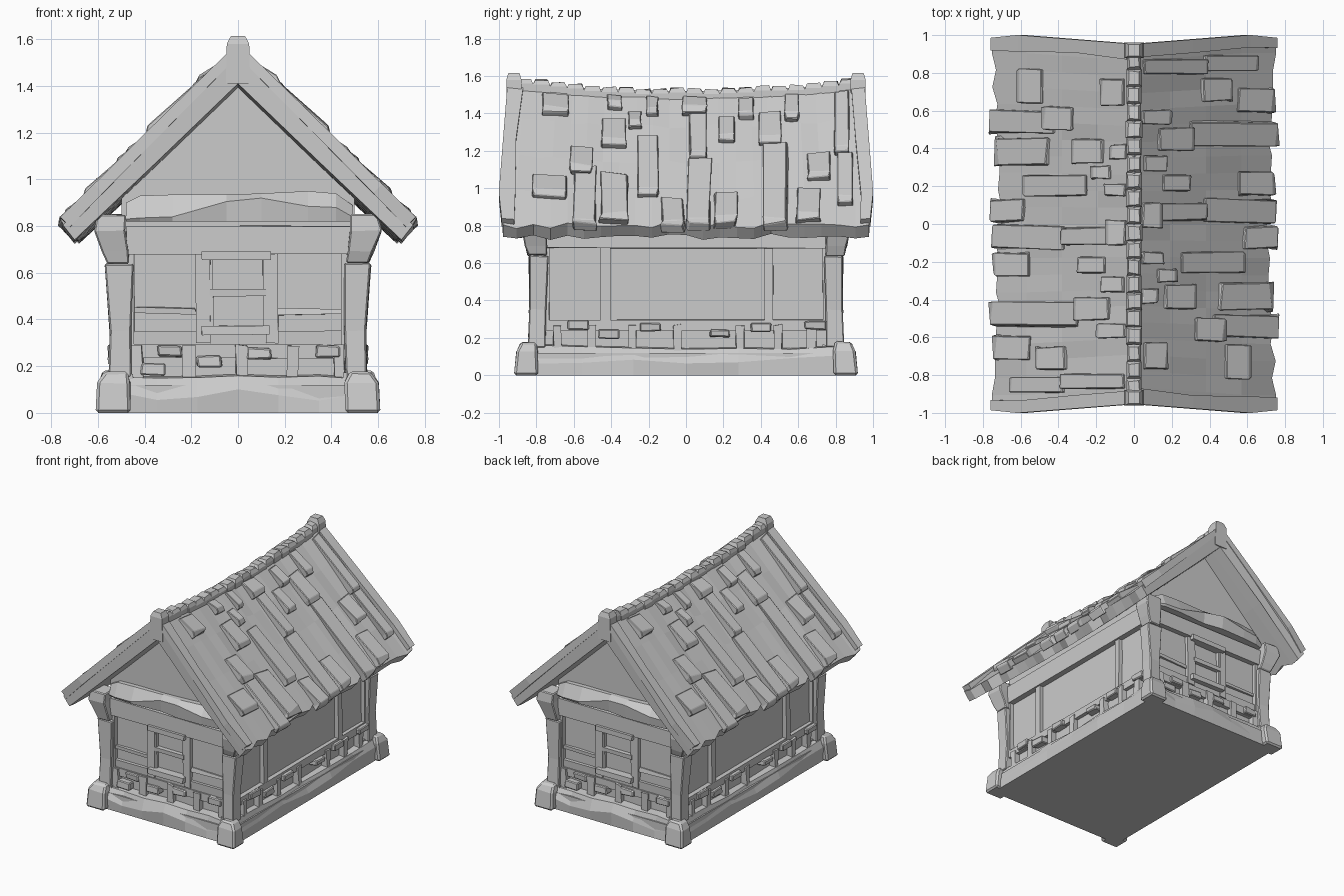
import bpy, bmesh, math, random
from mathutils import Matrix

if "Cube" in bpy.data.objects:
    bpy.data.objects.remove(bpy.data.objects["Cube"])

random.seed(4)
WX, WY = 0.50, 0.78          # wall planes
jit = lambda a: random.uniform(-a, a)


def part(name, lofts, spin=True, bevel=0.0):
    """Skin each list of rings; spin adds a copy turned half round z."""
    bm = bmesh.new()
    for rings in lofts:
        vs = [[bm.verts.new(p) for p in r] for r in rings]
        n = len(vs[0])
        for a, b in zip(vs, vs[1:]):
            for i in range(n):
                bm.faces.new((a[i], a[(i + 1) % n], b[(i + 1) % n], b[i]))
        bm.faces.new(vs[0])
        bm.faces.new(vs[-1])
    bmesh.ops.recalc_face_normals(bm, faces=bm.faces)
    if spin:
        dup = bmesh.ops.duplicate(bm, geom=bm.verts[:] + bm.edges[:] + bm.faces[:])
        verts = [g for g in dup["geom"] if isinstance(g, bmesh.types.BMVert)]
        bmesh.ops.rotate(bm, verts=verts, cent=(0, 0, 0), matrix=Matrix.Rotation(math.pi, 3, 'Z'))
    me = bpy.data.meshes.new(name)
    bm.to_mesh(me)
    bm.free()
    ob = bpy.data.objects.new(name, me)
    bpy.context.collection.objects.link(ob)
    if bevel:
        m = ob.modifiers.new("chamfer", 'BEVEL')
        m.width, m.segments = bevel, 1
    return ob


def rect(z, x0, x1, y0, y1, j=0.0):
    return [(x + jit(j), y + jit(j), z + jit(j))
            for x, y in ((x0, y0), (x1, y0), (x1, y1), (x0, y1))]


def box(x0, x1, y0, y1, z0, z1, j=0.0):
    return [rect(z0, x0, x1, y0, y1, j), rect(z1, x0, x1, y0, y1, j)]


def front(x0, x1, z0, z1, d, j=0.003):
    return box(x0, x1, -WY - d, -WY + 0.02, z0, z1, j)


def side(y0, y1, z0, z1, d, j=0.003):
    return box(WX - 0.02, WX + d, y0, y1, z0, z1, j)


# Walls with gables
wall = [(-WX, .05), (WX, .05), (WX, .92), (0, 1.42), (-WX, .92)]
part("walls", [[[(x, y, z) for x, z in wall] for y in (-WY, WY)]], spin=False)

# Rough stone footing
part("footing", [box(-.56, .56, -.86, .86, 0, .12)], spin=False)
def footing_strip(p0, p1, along_x):
    rings = []
    for i in range(7):
        t = p0 + (p1 - p0) * i / 6
        a, b, h = jit(.012), jit(.012), .15 + jit(.012)
        out, wall_d = (-.87, -WY) if along_x else (.57, WX)
        k = -1 if along_x else 1
        prof = [(wall_d - k * .05, 0), (out, 0), (out + k * a, .08 + jit(.03)),
                (out - k * .025 + k * b, h), (wall_d - k * .05, h + .012)]
        rings.append([(t, d, z) if along_x else (d, t, z) for d, z in prof])
    return rings
part("footing_stones", [footing_strip(-.52, .52, True), footing_strip(-.84, .84, False)])

# Corner stones, posts and flared brackets
stones, posts = [], []
for s in (-1, 1):
    def ring(z, x0, x1, y0, y1, j=.004):
        return rect(z, x0, x1, s * y0, s * y1, j)
    stones.append([rect(0, .46, .61, s * .79, s * .92), ring(.13, .46, .60, .79, .905, .006),
                   ring(.18, .475, .575, .80, .88, .008)])
    posts.append([ring(.15, .46, .555, .75, .845), ring(.35, .455, .55, .745, .835),
                  ring(.64, .45, .57, .735, .84)])
    posts.append([ring(.64, .465, .56, .745, .845), ring(.69, .47, .58, .745, .86),
                  ring(.78, .48, .615, .75, .88), ring(.85, .48, .60, .75, .87)])
part("corner_stones", stones, bevel=.012)
part("corner_posts", posts, bevel=.006)

# Timber framing on the end walls
beams = [front(-.48, .48, .68, .80, .04), front(-.47, .47, .285, .35, .02),
         front(-.47, .47, .235, .292, .028),
         front(-.47, -.445, .29, .68, .03), front(.44, .47, .29, .68, .03),
         front(-.45, -.18, .425, .45, .015, .006), front(.17, .45, .42, .445, .015, .006)]
beams += [front(x, x + .05, .14, .29, .04, .006) for x in (-.46, -.235, -.01, .21, .41)]
# Timber framing on the long walls
beams += [side(-.78, .78, .68, .82, .04), side(-.78, .78, .24, .295, .03)]
beams += [side(y0, y1, .29, .69, .03) for y0, y1 in ((-.76, -.73), (-.455, -.405), (.42, .465), (.73, .76))]
beams += [side(y, y + .045, .13, .27, .042, .006) for y in (-.71, -.53, -.31, -.07, .27, .47, .65)]
part("timber_frame", beams)

# Loose bricks in the low band
bricks = [front(x - .055, x + .05, z - .025, z + .025, .05, .006)
          for x, z in ((-.29, .265), (-.12, .22), (.09, .255), (.39, .265), (-.36, .185))]
bricks += [side(y - .055, y + .055, z - .022, z + .022, .055, .006)
           for y, z in ((-.58, .27), (-.41, .22), (-.19, .258), (.18, .225), (.40, .258), (.69, .265))]
part("bricks", bricks, bevel=.006)

# Window
part("window_frame", [front(-.18, -.12, .30, .68, .03), front(.12, .17, .30, .68, .03),
                      front(-.155, .14, .655, .692, .06), front(-.155, .135, .335, .373, .06),
                      front(-.12, .12, .50, .53, .03), front(-.12, -.105, .37, .66, .022),
                      front(.105, .12, .37, .66, .022)])

# Weathered ledge beam below each gable
ledge = []
for x, top, crease, d in ((-.48, .90, .83, .05), (-.42, .93, .835, .07), (-.28, .935, .84, .075),
                          (-.05, .935, .905, .06), (.10, .94, .92, .085), (.30, .95, .885, .08),
                          (.42, .94, .88, .07), (.49, .89, .84, .05)):
    ledge.append([(x, -WY + .03, .82), (x, -WY - d + .01, .82), (x, -WY - d, crease),
                  (x, -WY - d * .45, top), (x, -WY + .03, top)])
part("ledge_beam", [ledge])


# Sagging roof surface
def roof_z(x, y):
    s = (y / .95) ** 2
    return 1.52 + .05 * s - (1 + .02 * s) * x


def on_roof(x, y, h):
    return (x + .7 * h, y, roof_z(x, y) + .7 * h)


slab = []
for i in range(23):
    y = -.95 + 1.9 * i / 22
    end = i in (0, 22)
    eave = .715 + .035 * (y / .95) ** 2 + (0 if end else jit(.018))
    r = []
    for x, drop in ((0, 0), (.19, 0), (.38, 0), (.57, 0), (eave, 0), (eave - .05, .115), (.35, .14), (0, .16)):
        wob = 0 if end or drop or x == 0 else jit(.012)
        yy = y * (1 + .05 * min(x / .6, 1) - (.02 if end and x > .65 else 0))
        r.append((x, yy, roof_z(x, y) - drop + wob))
    slab.append(r)
part("roof_slab", [slab])


# Raised shingles: x range down the slope, y range along the ridge
def shingle(x0, x1, y0, y1, lift=.045, w=.006):
    def end(x, h):
        return [on_roof(x, y0 + jit(w), -.02), on_roof(x, y1 + jit(w), -.02),
                on_roof(x + jit(w), y1 + jit(w), h), on_roof(x + jit(w), y0 + jit(w), h)]
    return [end(x0, .015), end(x1 - .02, lift), end(x1, lift - .015)]


upper = [(.05, .37, .79, .87), (.37, .64, .81, .89), (.36, .50, .65, .77), (.04, .18, .53, .60),
         (.13, .30, .39, .51), (.05, .16, .28, .36), (.15, .28, .17, .26), (.04, .13, -.02, .11),
         (.12, .37, .02, .11), (.04, .14, -.21, -.15), (.12, .21, -.31, -.24), (.25, .57, -.26, -.15),
         (.04, .11, -.42, -.34), (.16, .31, -.45, -.32), (.05, .16, -.77, -.63), (.48, .60, -.82, -.64)]
eaves = [(.30, .745, .42, .54), (.56, .725, .15, .27), (.37, .735, .01, .13), (.58, .745, -.13, -.01),
         (.32, .46, -.62, -.50), (.42, .745, -.60, -.48), (.45, .71, -.46, -.31), (.55, .72, .59, .72)]
part("shingles", [shingle(*s) for s in upper] + [shingle(*s, lift=.05, w=.012) for s in eaves], bevel=.004)

# Rim boards along the gable edges
rims = []
for s in (-1, 1):
    rings = []
    for x, h in ((.03, .012), (.30, .02), (.60, .025), (.74, .03)):
        k = 1 + .05 * min(x / .6, 1)
        a, b = s * (.88 + jit(.012)) * k, s * .953 * k
        if x > .7:
            b *= .985
        rings.append([on_roof(x, a, -.03), on_roof(x, b, -.03), on_roof(x, b, h), on_roof(x, a, h)])
    rims.append(rings)
part("rim_boards", rims)

# Ridge cap blocks and end posts
caps = []
n = 20
for i in range(n):
    y0, y1 = -.91 + 1.82 * i / n, -.91 + 1.82 * (i + 1) / n
    z = 1.53 + .07 * ((y0 + y1) / 1.9) ** 2 + jit(.006)
    w = .04 + jit(.005)
    caps.append([rect(1.42, -w, w, y0, y1), rect(z - .025, -w, w, y0, y1),
                 rect(z, -w * .7, w * .7, y0 + .012, y1 - .012, .005)])
part("ridge_caps", caps, spin=False)
part("ridge_ends", [[rect(1.41, -.052, .052, -.96, -.88), rect(1.58, -.048, .048, -.96, -.88),
                     rect(1.615, -.03, .03, -.95, -.89)]])
